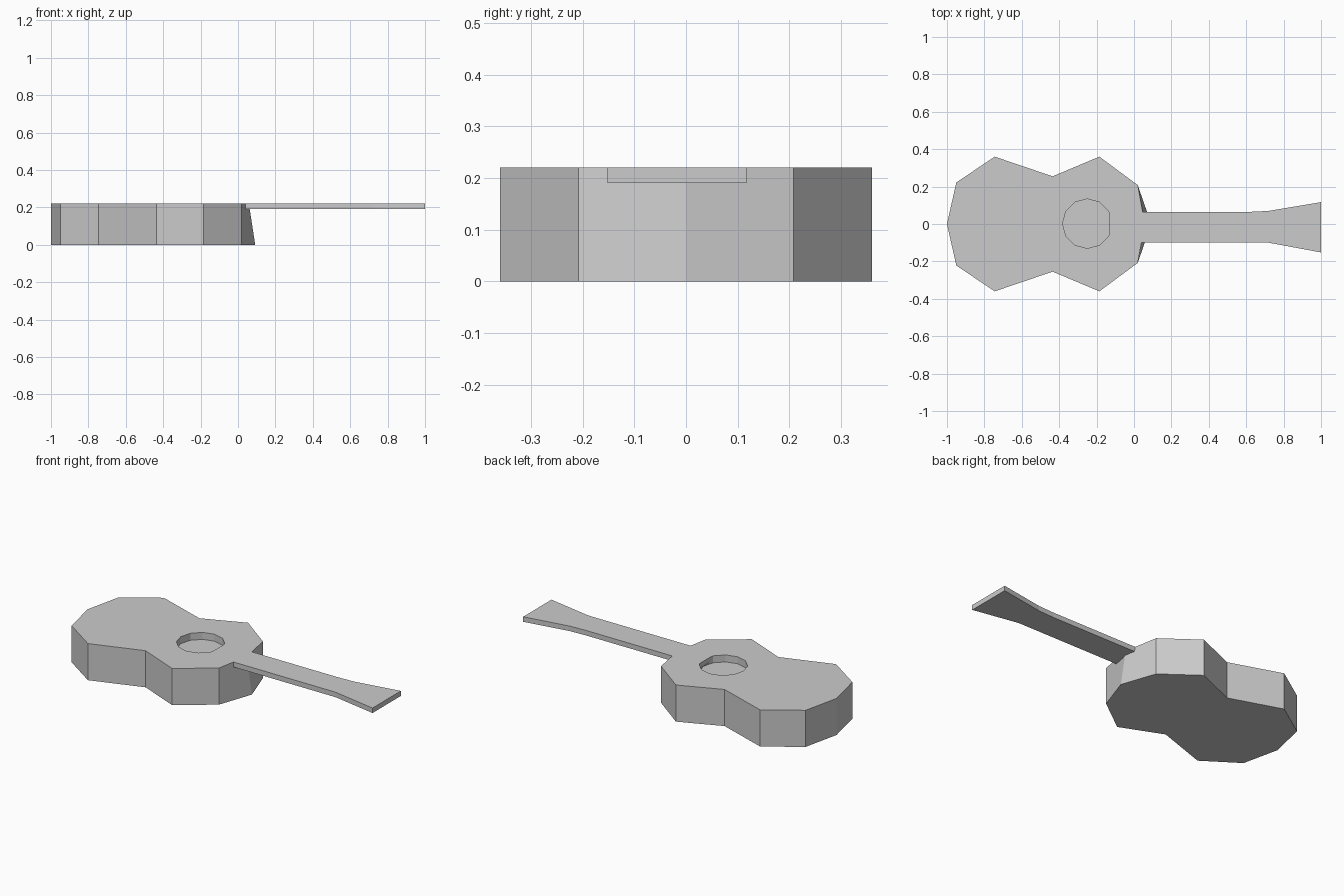
import bpy, bmesh, math

if "Cube" in bpy.data.objects:
    bpy.data.objects.remove(bpy.data.objects["Cube"])


def loft(name, bottom, top, z0, z1):
    """Solid between two matching outlines."""
    bm = bmesh.new()
    lo = [bm.verts.new((x, y, z0)) for x, y in bottom]
    hi = [bm.verts.new((x, y, z1)) for x, y in top]
    n = len(lo)
    bm.faces.new(lo[::-1])
    bm.faces.new(hi)
    for i in range(n):
        j = (i + 1) % n
        bm.faces.new((lo[i], lo[j], hi[j], hi[i]))
    bmesh.ops.recalc_face_normals(bm, faces=bm.faces)
    me = bpy.data.meshes.new(name)
    bm.to_mesh(me)
    bm.free()
    ob = bpy.data.objects.new(name, me)
    bpy.context.collection.objects.link(ob)
    return ob


# Body: half outline mirrored across the long axis, heel leaning outward below
half = [(-0.95, 0.222), (-0.745, 0.36), (-0.435, 0.255), (-0.185, 0.36), (0.02, 0.208)]


def body_outline(tip):
    return [(-1, 0)] + [(x, -y) for x, y in half] + [(tip, 0)] + half[::-1]


body = loft("body", body_outline(0.092), body_outline(0.058), 0, 0.22)

# Sound hole: shallow twelve-sided recess
ring = [(-0.25 + 0.132 * math.cos(math.tau * i / 12),
         0.002 + 0.132 * math.sin(math.tau * i / 12)) for i in range(12)]
cutter = loft("sound_hole_cutter", ring, ring, 0.178, 0.3)
cutter.hide_render = True
cutter.hide_viewport = True
cut = body.modifiers.new("sound_hole", 'BOOLEAN')
cut.operation = 'DIFFERENCE'
cut.solver = 'EXACT'
cut.object = cutter

# Neck, starting at the edge of the sound hole
neck = [(-0.132, -0.1), (0.72, -0.1), (0.72, 0.07), (0.62, 0.065), (-0.132, 0.065)]
loft("neck", neck, neck, 0.19, 0.22)

# Flared headstock
head = [(0.72, -0.1), (1, -0.152), (1, 0.117), (0.72, 0.07)]
loft("headstock", head, head, 0.19, 0.22)
